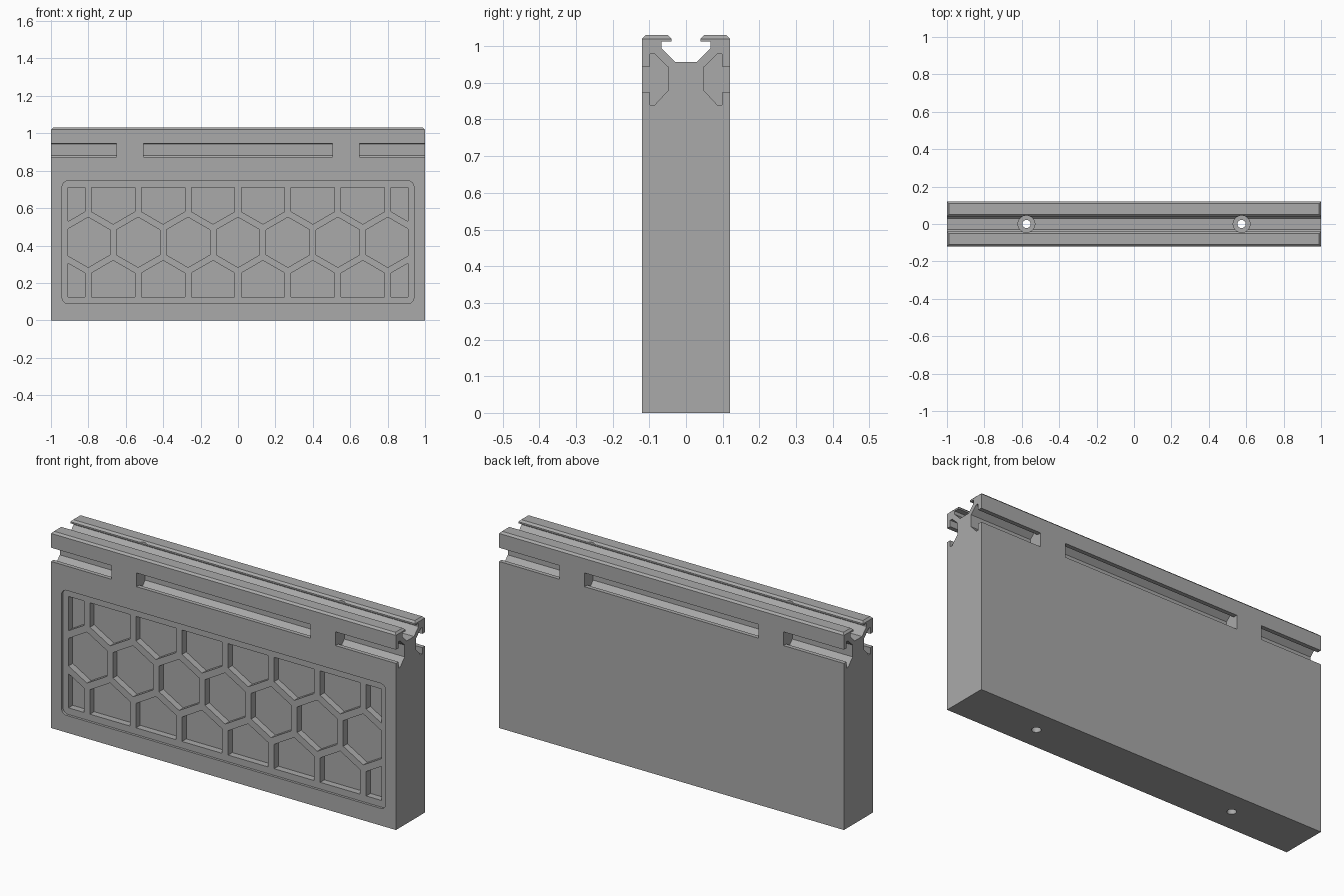
import bpy, bmesh, math

if "Cube" in bpy.data.objects:
    bpy.data.objects.remove(bpy.data.objects["Cube"])

grey = bpy.data.materials.new("plain grey")
grey.use_nodes = True
grey.diffuse_color = (0.4, 0.4, 0.4, 1)
grey.node_tree.nodes["Principled BSDF"].inputs["Base Color"].default_value = (0.4, 0.4, 0.4, 1)

PLACE = {"x": lambda a, b, d: (d, a, b),
         "y": lambda a, b, d: (a, d, b),
         "z": lambda a, b, d: (a, b, d)}


def prisms(name, items, axis):
    """One object made of (outline, low, high) prisms extruded along an axis."""
    bm = bmesh.new()
    put = PLACE[axis]
    for outline, lo, hi in items:
        low = [bm.verts.new(put(a, b, lo)) for a, b in outline]
        high = [bm.verts.new(put(a, b, hi)) for a, b in outline]
        bm.faces.new(low)
        bm.faces.new(high)
        for i in range(len(low)):
            j = (i + 1) % len(low)
            bm.faces.new((low[i], low[j], high[j], high[i]))
    bmesh.ops.recalc_face_normals(bm, faces=bm.faces)
    mesh = bpy.data.meshes.new(name)
    bm.to_mesh(mesh)
    bm.free()
    mesh.materials.append(grey)
    obj = bpy.data.objects.new(name, mesh)
    bpy.context.collection.objects.link(obj)
    return obj


def combine(target, tool, operation="DIFFERENCE"):
    """Apply a boolean and discard the tool."""
    tool.hide_render = True
    mod = target.modifiers.new("cut", "BOOLEAN")
    mod.operation, mod.solver, mod.object = operation, "EXACT", tool
    bpy.context.view_layer.objects.active = target
    bpy.ops.object.modifier_apply(modifier=mod.name)
    bpy.data.objects.remove(tool)


def ring(x, y, r, n, start=0.0):
    return [(x + r * math.cos(start + math.tau * i / n),
             y + r * math.sin(start + math.tau * i / n)) for i in range(n)]


def rect(x0, x1, y0, y1):
    return [(x0, y0), (x1, y0), (x1, y1), (x0, y1)]


# Body profile with the undercut channel along the top
half = [(0.12, 0), (0.12, 1.03), (0.04, 1.03), (0.04, 1.012),
        (0.067, 1.012), (0.067, 0.995), (0.03, 0.957)]
body = prisms("panel_body", [(half + [(-y, z) for y, z in reversed(half)], -1, 1)], "x")

# Chamfer along the outer top edges
bm = bmesh.new()
bm.from_mesh(body.data)
rim = [e for e in bm.edges
       if all(v.co.z > 1.029 for v in e.verts)
       and (all(abs(v.co.x) > 0.99 for v in e.verts) or all(abs(v.co.y) > 0.11 for v in e.verts))]
bmesh.ops.bevel(bm, geom=rim, offset=0.01, segments=1, affect="EDGES")
bm.to_mesh(body.data)
bm.free()

# Undercut side slots on front and back
slot = [(0.14, 0.945), (0.098, 0.945), (0.098, 0.978), (0.085, 0.978), (0.048, 0.942),
        (0.048, 0.88), (0.085, 0.84), (0.098, 0.84), (0.098, 0.873), (0.14, 0.873)]
spans = [(-1.1, -0.65), (-0.505, 0.505), (0.65, 1.1)]
combine(body, prisms("slot_cutter", [([(s * y, z) for y, z in slot], lo, hi)
                                     for s in (-1, 1) for lo, hi in spans], "x"))

# Shallow rounded recess on the front
corner = 0.03
outline = []
for k, (cx, cz) in enumerate([(0.91, 0.715), (-0.91, 0.715), (-0.91, 0.12), (0.91, 0.12)]):
    for i in range(7):
        a = math.pi / 2 * (k + i / 6)
        outline.append((cx + corner * math.cos(a), cz + corner * math.sin(a)))
combine(body, prisms("recess_cutter", [(outline, -0.2, -0.107)], "y"))

# Honeycomb pockets, trimmed to a rectangle
pitch, mid = 0.267, 0.417
hexes = []
for row in (-1, 0, 1):
    count = 7 if row == 0 else 8
    for i in range(count):
        x = (i - (count - 1) / 2) * pitch
        z = mid + row * pitch * math.sqrt(3) / 2
        hexes.append((ring(x, z, 0.134, 6, math.pi / 6), -0.2, -0.072))
pockets = prisms("pocket_cutter", hexes, "y")
combine(pockets, prisms("pocket_trim", [(rect(-0.908, 0.908, 0.125, 0.709), -0.3, 0)], "y"),
        "INTERSECT")
combine(body, pockets)

# Bolt holes: wide bore from the top, narrow bore right through
for radius, bottom in ((0.045, 0.91), (0.022, -0.1)):
    combine(body, prisms("bolt_cutter", [(ring(x, 0, radius, 32), bottom, 1.2)
                                         for x in (-0.575, 0.575)], "z"))

# Smooth the round walls, keep all other edges sharp
bpy.ops.object.select_all(action="DESELECT")
body.select_set(True)
bpy.context.view_layer.objects.active = body
bpy.ops.object.shade_smooth_by_angle(angle=math.radians(25))
